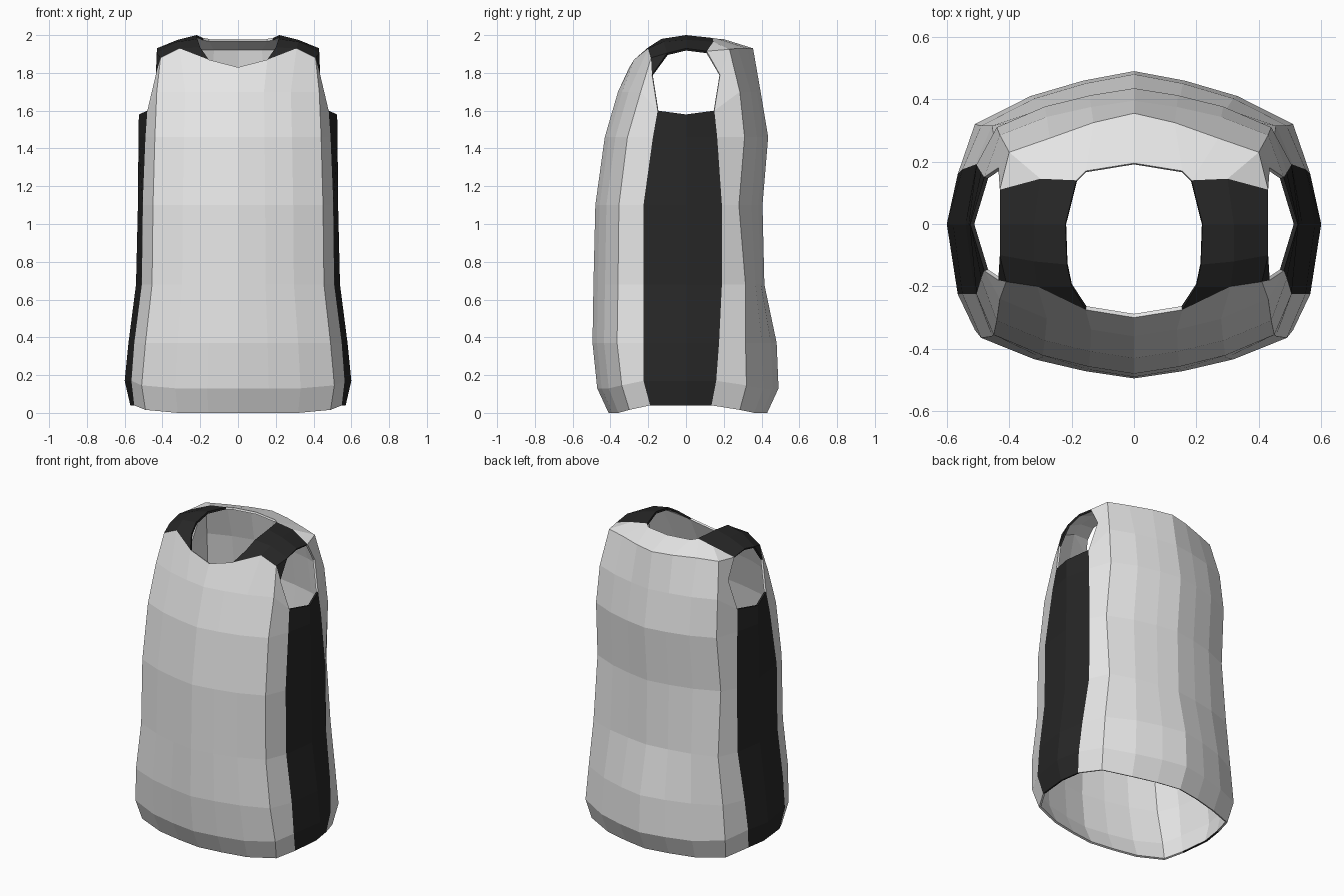
import bpy
import bmesh

cube = bpy.data.objects.get("Cube")
if cube:
    bpy.data.objects.remove(cube, do_unlink=True)


def make_material(name, rgb):
    mat = bpy.data.materials.new(name)
    mat.use_nodes = True
    mat.diffuse_color = (*rgb, 1)
    bsdf = mat.node_tree.nodes["Principled BSDF"]
    bsdf.inputs["Base Color"].default_value = (*rgb, 1)
    return mat


BLACK, GREY = 0, 1
materials = [make_material("black fabric", (0.02, 0.02, 0.02)),
             make_material("light grey fabric", (0.8, 0.8, 0.8))]

# Half body rings: centre z, side z, front y, seam (x, front y, back y),
# side panel edge (x, front y, back y), side x, back y
RINGS = [
    (0.00, 0.04, -0.41, (0.49, -0.30, 0.285), (0.55, -0.19, 0.135), 0.57, 0.43),
    (0.13, 0.17, -0.47, (0.51, -0.34, 0.320), (0.565, -0.225, 0.16), 0.60, 0.49),
    (0.37, 0.37, -0.495, (0.49, -0.365, 0.315), (0.55, -0.225, 0.175), 0.58, 0.48),
    (0.68, 0.68, -0.49, (0.455, -0.36, 0.315), (0.51, -0.225, 0.19), 0.54, 0.415),
    (1.10, 1.10, -0.48, (0.45, -0.355, 0.28), (0.505, -0.225, 0.19), 0.53, 0.405),
    (1.46, 1.46, -0.43, (0.44, -0.31, 0.31), (0.49, -0.175, 0.165), 0.527, 0.435),
    (1.70, 1.60, -0.36, (0.43, -0.24, 0.285), (0.48, -0.15, 0.15), 0.525, 0.395),
]


def half_ring(zc, zs, front, seam, edge, side, back):
    """Eleven points from front centre, round the left side, to back centre."""
    def arc(y0, y1):
        return [(seam[0] * fx, y0 + (y1 - y0) * fy, zc)
                for fx, fy in ((0, 0), (0.32, 0.18), (0.65, 0.47))]
    z_seam = zc + (zs - zc) * 0.4 if zc < 1 else zc
    z_side = zs - 0.02 if zc > 1.5 else zs
    return (arc(front, seam[1]) + [(seam[0], seam[1], z_seam), (edge[0], edge[1], zs),
            (side, 0, z_side), (edge[0], edge[2], zs), (seam[0], seam[2], z_seam)]
            + arc(back, seam[2])[::-1])


bm = bmesh.new()


def points(coords):
    return [bm.verts.new(c) for c in coords]


def face(mat, *verts):
    bm.faces.new(verts).material_index = mat


def strip(lower, upper, mats):
    for i, mat in enumerate(mats):
        face(mat, lower[i], lower[i + 1], upper[i + 1], upper[i])


# Body: grey front and back, black side panels
rings = [points(half_ring(*r)) for r in RINGS]
for lower, upper in zip(rings, rings[1:]):
    strip(lower, upper, [GREY] * 4 + [BLACK] * 2 + [GREY] * 4)

# Chest and upper back, with the armhole between them
chest = points([(0, -0.30, 1.83), (0.155, -0.275, 1.87), (0.31, -0.20, 1.93),
                (0.41, -0.185, 1.88), (0.435, -0.18, 1.79)])
upper_back = points([(0.435, 0.18, 1.79), (0.40, 0.23, 1.925), (0.27, 0.275, 1.93),
                     (0.13, 0.325, 1.93), (0, 0.355, 1.93)])
strip(rings[-1][:5], chest, [GREY] * 4)
strip(rings[-1][6:], upper_back, [GREY] * 4)

# Black shoulder strap, neck edge to armhole edge
neck_front = points([(0.20, -0.20, 1.935)])[0]
strap = [points(s) for s in (
    [(0.215, -0.13, 1.98), (0.32, -0.12, 1.965), (0.43, -0.10, 1.905)],
    [(0.22, 0, 2.0), (0.32, 0, 1.975), (0.43, 0, 1.93)],
    [(0.185, 0.14, 1.985), (0.30, 0.145, 1.965), (0.43, 0.11, 1.915)])]
face(BLACK, chest[1], chest[2], neck_front)
face(BLACK, neck_front, chest[2], strap[0][1], strap[0][0])
face(BLACK, chest[2], chest[3], strap[0][2], strap[0][1])
face(BLACK, chest[3], chest[4], strap[0][2])
for a, b in zip(strap, strap[1:]):
    strip(a, b, [BLACK] * 2)

# Grey yoke behind the neck
neck_back = points([(0, 0.195, 1.98), (0.155, 0.17, 1.98)])
n2, mid, edge = strap[-1]
c, b3, b2, b1, b0 = upper_back
face(GREY, neck_back[0], neck_back[1], b1, b0)
face(GREY, neck_back[1], n2, b2, b1)
face(GREY, n2, mid, b3, b2)
face(GREY, mid, edge, b3)
face(GREY, edge, c, b3)

mesh = bpy.data.meshes.new("sleeveless_top")
bm.to_mesh(mesh)
bm.free()
for mat in materials:
    mesh.materials.append(mat)
top = bpy.data.objects.new("sleeveless_top", mesh)
bpy.context.collection.objects.link(top)

# Mirror the half, then give the fabric thickness with a grey lining
mirror = top.modifiers.new("Mirror", 'MIRROR')
mirror.use_clip = True
shell = top.modifiers.new("Fabric thickness", 'SOLIDIFY')
shell.thickness = 0.013
shell.offset = -1
shell.material_offset = 1
